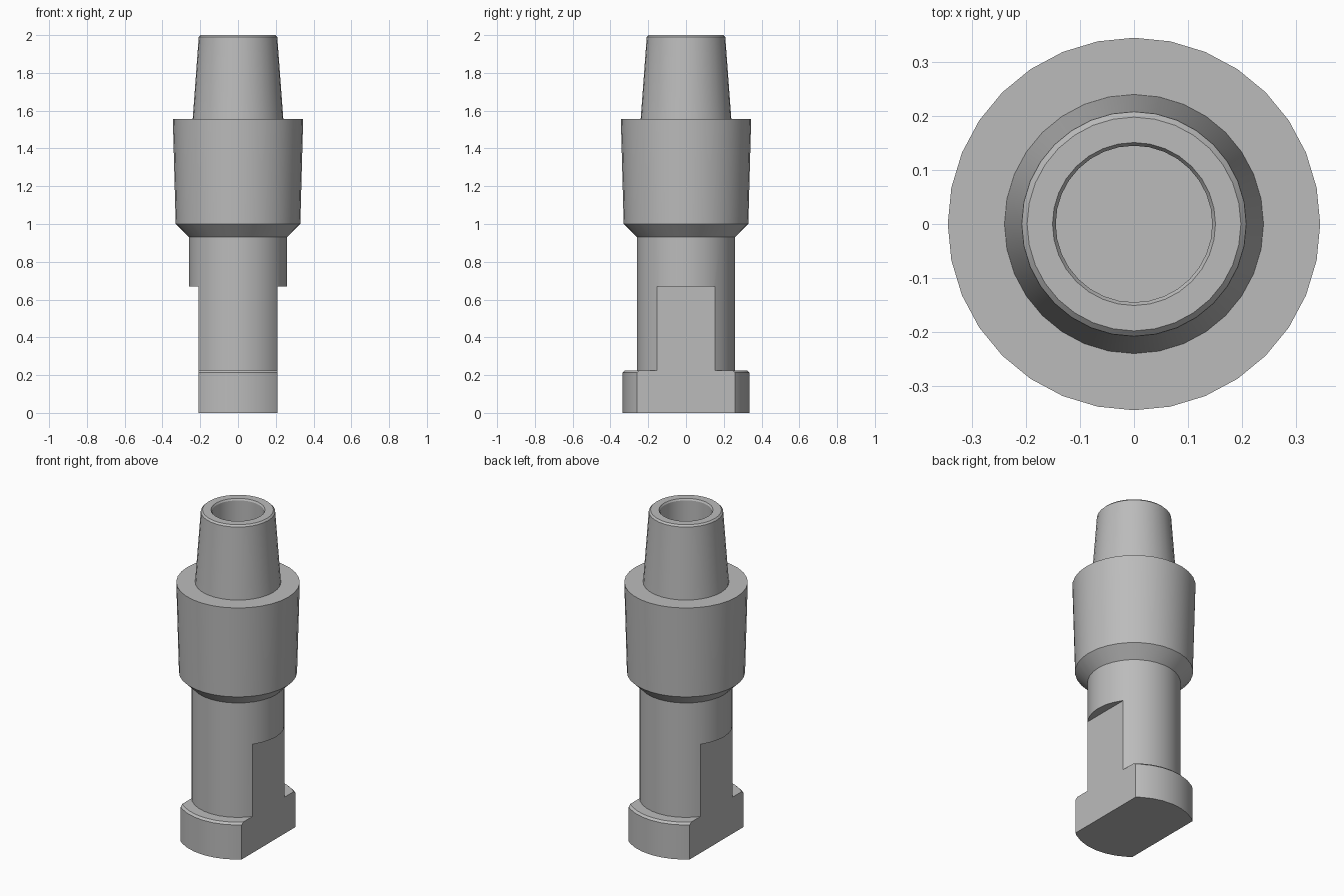
import bpy
import bmesh
from math import radians
from mathutils import Matrix, Vector

cube = bpy.data.objects.get("Cube")
if cube:
    bpy.data.objects.remove(cube, do_unlink=True)

grey = bpy.data.materials.new("plain_grey")
grey.use_nodes = True
colour = (0.5, 0.5, 0.5, 1)
grey.diffuse_color = colour
grey.node_tree.nodes["Principled BSDF"].inputs["Base Color"].default_value = colour

FLAT_X = 0.208


def turned(name, profile, segments=32):
    """Revolve a (radius, height) profile around z."""
    bm = bmesh.new()
    verts = [bm.verts.new((r, 0, z)) for r, z in profile]
    edges = [bm.edges.new(pair) for pair in zip(verts, verts[1:])]
    bmesh.ops.spin(bm, geom=verts + edges, cent=(0, 0, 0), axis=(0, 0, 1),
                   angle=radians(360), steps=segments, use_merge=True)
    bmesh.ops.remove_doubles(bm, verts=bm.verts, dist=0.0001)
    bmesh.ops.recalc_face_normals(bm, faces=bm.faces)
    mesh = bpy.data.meshes.new(name)
    bm.to_mesh(mesh)
    bm.free()
    obj = bpy.data.objects.new(name, mesh)
    bpy.context.collection.objects.link(obj)
    mesh.materials.append(grey)
    return obj


def cutter(side):
    """Box that mills one flat on the lower shank."""
    mesh = bpy.data.meshes.new("flat_cutter")
    bm = bmesh.new()
    size = Matrix.Diagonal((0.4, 1, 1.67, 1))
    place = Matrix.Translation(Vector((side * (FLAT_X + 0.2), 0, -0.165)))
    bmesh.ops.create_cube(bm, size=1, matrix=place @ size)
    bm.to_mesh(mesh)
    bm.free()
    obj = bpy.data.objects.new("flat_cutter", mesh)
    bpy.context.collection.objects.link(obj)
    obj.hide_render = True
    return obj


# Foot, shank, collar, tapered nozzle and blind bore in one turned piece
body = turned("turned_fitting", [
    (0, 0), (0.335, 0), (0.335, 0.213), (0.323, 0.225), (0.26, 0.225),
    (0.26, 0.93), (0.33, 1.0), (0.345, 1.555),
    (0.24, 1.555), (0.208, 1.99), (0.198, 2.0),
    (0.151, 2.0), (0.145, 1.99), (0.145, 1.5), (0, 1.5)])

# Two opposite flats on the foot and shank
bpy.context.view_layer.objects.active = body
body.select_set(True)
for side in (-1, 1):
    tool = cutter(side)
    mod = body.modifiers.new("flat", "BOOLEAN")
    mod.operation = "DIFFERENCE"
    mod.solver = "EXACT"
    mod.object = tool
    bpy.ops.object.modifier_apply(modifier=mod.name)
    bpy.data.objects.remove(tool, do_unlink=True)

bpy.ops.object.shade_smooth_by_angle(angle=radians(25))
